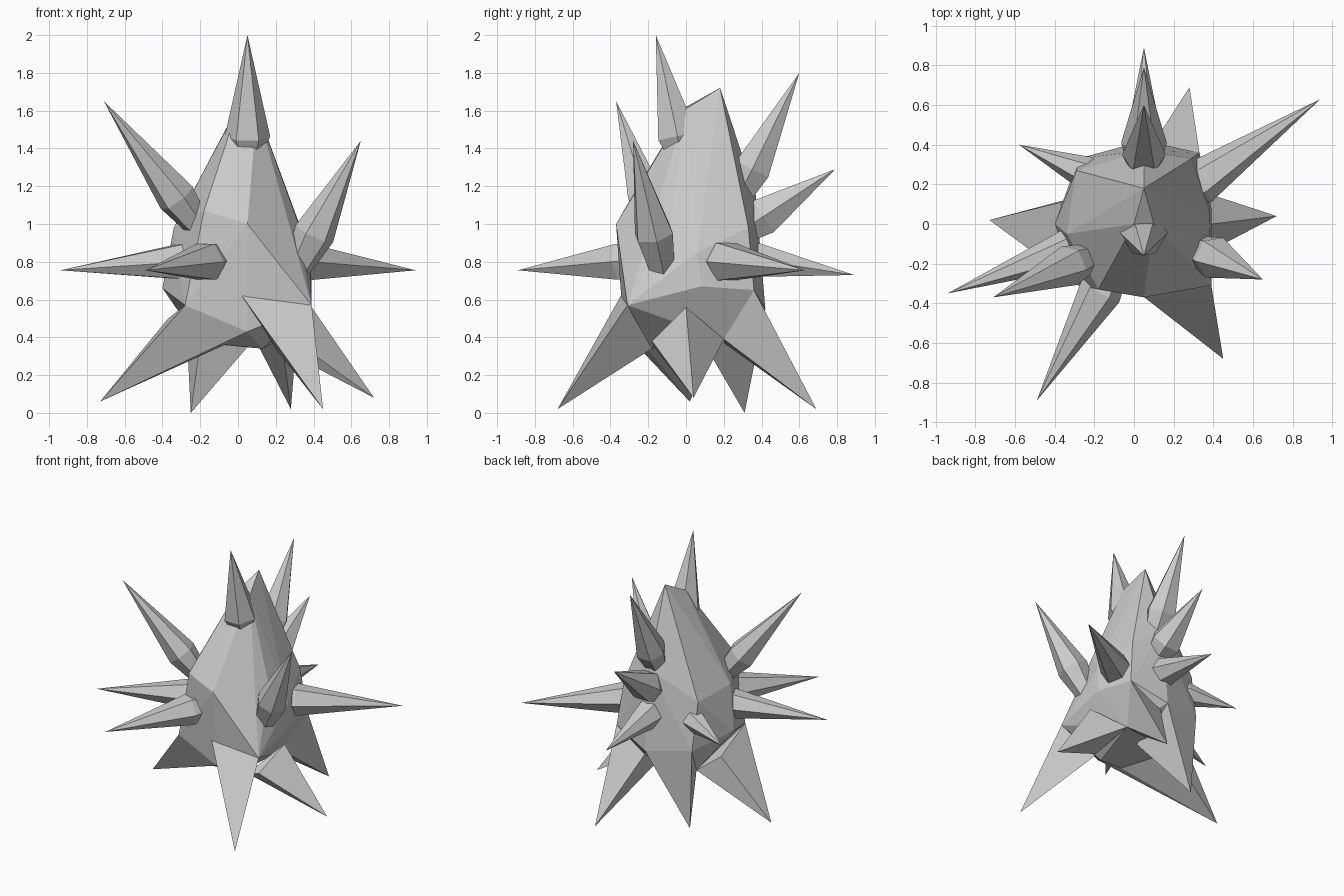
import bpy, bmesh
from math import tau, cos, sin
from mathutils import Vector

if "Cube" in bpy.data.objects:
    bpy.data.objects.remove(bpy.data.objects["Cube"])


def finish(name, bm):
    bmesh.ops.recalc_face_normals(bm, faces=bm.faces)
    mesh = bpy.data.meshes.new(name)
    bm.to_mesh(mesh)
    bm.free()
    obj = bpy.data.objects.new(name, mesh)
    bpy.context.collection.objects.link(obj)
    return obj


def hull(name, points):
    bm = bmesh.new()
    for p in points:
        bm.verts.new(p)
    res = bmesh.ops.convex_hull(bm, input=bm.verts)
    junk = {g for g in res["geom_interior"] + res["geom_unused"]
            if isinstance(g, bmesh.types.BMVert)}
    bmesh.ops.delete(bm, geom=list(junk), context='VERTS')
    return finish(name, bm)


def spike(name, tip, mid, radius=0.105, sides=6, root=0.3):
    """Faceted thorn: tip, widest ring, then a narrower root inside the body."""
    tip, mid = Vector(tip), Vector(mid)
    axis = (mid - tip).normalized()
    side = axis.cross(Vector((0, 0, 1))).normalized()
    up = side.cross(axis)
    bm = bmesh.new()
    top = bm.verts.new(tip)
    rings = []
    for centre, r in ((mid, radius), (mid + axis * root, radius * 0.6)):
        rings.append([bm.verts.new(centre + r * (side * cos(tau * i / sides) + up * sin(tau * i / sides)))
                      for i in range(sides)])
    a, b = rings
    for i in range(sides):
        j = (i + 1) % sides
        bm.faces.new((top, a[i], a[j]))
        bm.faces.new((a[i], b[i], b[j], a[j]))
    bm.faces.new(b)
    return finish(name, bm)


# Faceted body core
crown = [(0.05, 0.18, 1.72), (0.0, 0.0, 1.62), (0.10, 0.0, 1.61)]
waist = [(-0.18, -0.33, 1.07), (0.05, -0.37, 1.0), (0.31, -0.08, 1.03),
         (0.38, 0.06, 0.85), (0.29, 0.33, 0.98), (0.05, 0.37, 1.15),
         (-0.29, 0.27, 0.95), (-0.34, -0.05, 0.98)]
hips = [(-0.28, -0.31, 0.57), (0.39, -0.31, 0.57), (0.39, 0.08, 0.67),
        (0.33, 0.36, 0.65), (0.05, 0.42, 0.55), (-0.28, 0.33, 0.60), (-0.40, 0.0, 0.66)]
belly = [(0.05, -0.33, 0.43), (-0.07, -0.22, 0.36), (0.13, -0.2, 0.34),
         (0.23, 0.2, 0.39), (-0.2, 0.16, 0.37)]
hull("body", crown + waist + hips + belly)

# Broad legs growing out of the lower facets
hull("leg_left", [(-0.73, 0.02, 0.06), hips[0], belly[0], belly[1], (-0.37, 0.11, 0.5), belly[4]])
hull("leg_right", [(0.72, 0.04, 0.08), (0.39, 0.0, 0.56), belly[3], (0.3, -0.18, 0.38), (0.2, -0.17, 0.35)])
hull("leg_front", [(0.45, -0.68, 0.02), (0.02, -0.345, 0.62), hips[1], (0.2, -0.18, 0.34)])
hull("leg_back_right", [(0.28, 0.69, 0.02), hips[3], (0.08, 0.38, 0.5), belly[3], (0.1, 0.2, 0.37)])
hull("leg_back_left", [(-0.25, 0.31, 0.0), (-0.12, 0.35, 0.8), hips[5], hips[4], (0.06, 0.1, 0.36), belly[4]])

# Slender spikes: tip and centre of widest ring, ring radius, root depth
spikes = {
    "spike_top": ((0.05, -0.16, 2.0), (0.05, -0.045, 1.465), 0.12, 0.12),
    "spike_upper_left": ((-0.71, -0.37, 1.65), (-0.325, -0.21, 1.14), 0.105, 0.23),
    "spike_upper_right": ((0.65, -0.28, 1.44), (0.405, -0.17, 0.95), 0.11, 0.26),
    "spike_left": ((-0.94, -0.35, 0.755), (-0.31, -0.12, 0.80), 0.105, 0.2),
    "spike_front": ((-0.49, -0.89, 0.755), (-0.17, -0.34, 0.80), 0.11, 0.2),
    "spike_right_back": ((0.94, 0.63, 0.755), (0.33, 0.21, 0.80), 0.115, 0.2),
    "spike_back_low": ((0.05, 0.89, 0.73), (0.05, 0.37, 0.81), 0.105, 0.2),
    "spike_back_mid": ((0.05, 0.79, 1.29), (0.05, 0.41, 1.04), 0.115, 0.2),
    "spike_back_high": ((0.05, 0.60, 1.80), (0.05, 0.35, 1.29), 0.11, 0.2),
    "spike_back_left": ((-0.58, 0.40, 0.75), (-0.25, 0.26, 0.80), 0.085, 0.15),
}
for name, (tip, mid, r, root) in spikes.items():
    spike(name, tip, mid, r, 6, root)
